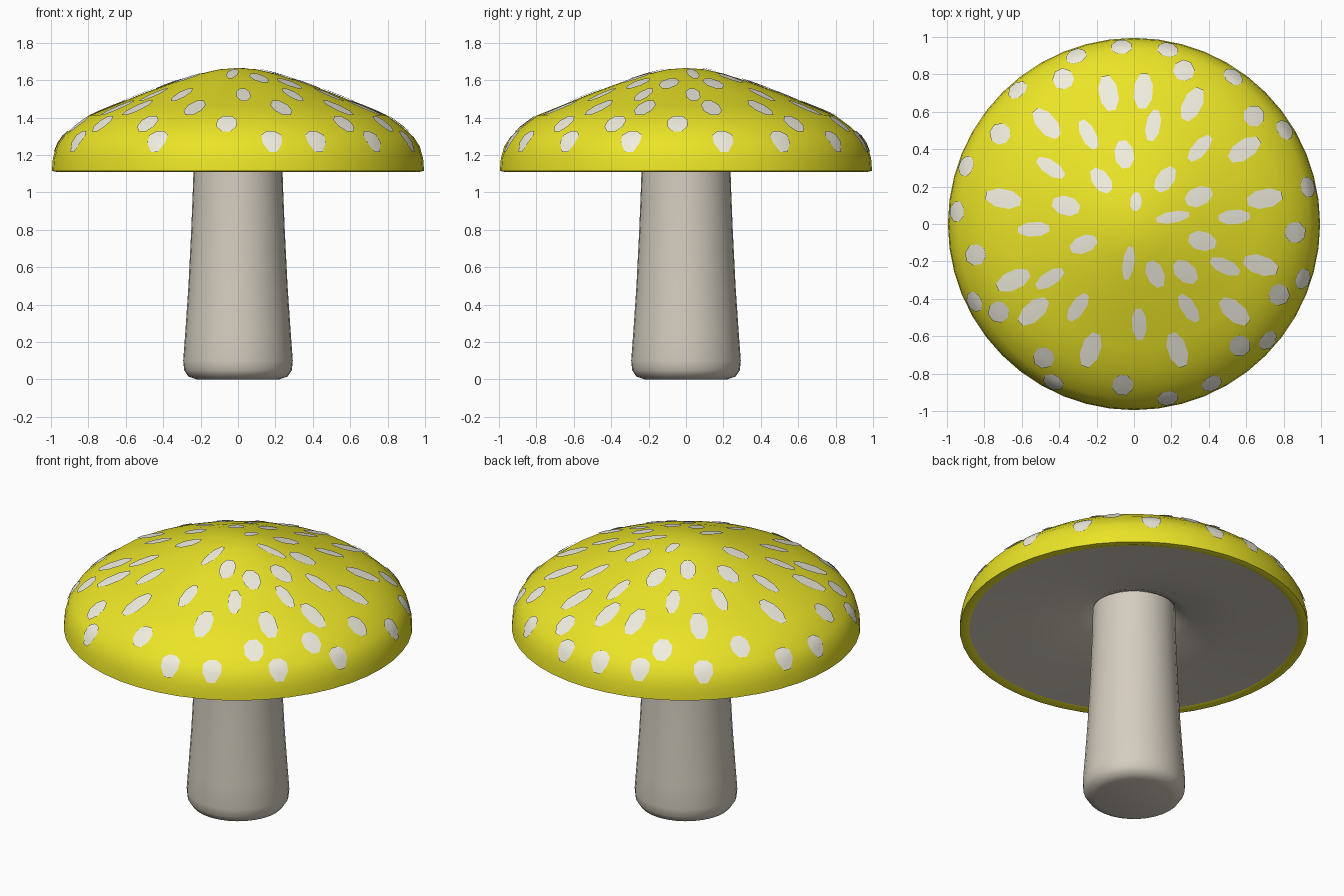
import bpy, math
from math import sin, cos, radians, pi

if "Cube" in bpy.data.objects:
    bpy.data.objects.remove(bpy.data.objects["Cube"])


def material(name, rgb):
    m = bpy.data.materials.new(name)
    m.diffuse_color = (*rgb, 1)
    m.use_nodes = True
    m.node_tree.nodes["Principled BSDF"].inputs["Base Color"].default_value = m.diffuse_color
    return m


def make(name, verts, faces, mat, angle=50):
    me = bpy.data.meshes.new(name)
    me.from_pydata(verts, [], faces)
    ob = bpy.data.objects.new(name, me)
    bpy.context.collection.objects.link(ob)
    me.materials.append(mat)
    bpy.ops.object.select_all(action='DESELECT')
    bpy.context.view_layer.objects.active = ob
    ob.select_set(True)
    bpy.ops.object.shade_smooth_by_angle(angle=radians(angle))
    return ob


def lathe(name, profile, mat, n=48, angle=50):
    """Revolve (r, z) points about z, listed from bottom outwards and up."""
    verts, rings, faces = [], [], []
    for r, z in profile:
        k = 1 if r == 0 else n
        rings.append([len(verts) + i % k for i in range(n)])
        verts += [(r * cos(2 * pi * i / n), r * sin(2 * pi * i / n), z) for i in range(k)]
    for a, b in zip(rings, rings[1:]):
        for i in range(n):
            j = (i + 1) % n
            faces.append(tuple(dict.fromkeys((a[i], a[j], b[j], b[i]))))
    return make(name, verts, faces, mat, angle)


yellow = material("cap_yellow", (0.83, 0.78, 0.02))
cream = material("spot_cream", (0.88, 0.86, 0.74))
beige = material("stem_beige", (0.66, 0.61, 0.52))

# Cap skin, with a small lip turned under the rim
DOME = [(0.995, 1.115), (0.99, 1.18), (0.972, 1.245), (0.94, 1.295), (0.88, 1.35),
        (0.8, 1.41), (0.67, 1.463), (0.5, 1.532), (0.35, 1.587), (0.2, 1.635),
        (0.1, 1.658), (0, 1.665)]
lathe("cap", [(0.94, 1.12), (0.97, 1.11)] + DOME, yellow)

# Shallow hollow underside running into the stem
lathe("cap_underside", [(0.22, 1.25), (0.25, 1.22), (0.32, 1.19), (0.6, 1.15), (0.945, 1.12)][::1],
      beige).data.flip_normals()

# Stem
lathe("stem", [(0, 0), (0.22, 0), (0.265, 0.015), (0.288, 0.05), (0.293, 0.1), (0.282, 0.25),
               (0.265, 0.5), (0.25, 0.8), (0.24, 1.05), (0.235, 1.27)], beige, 32, 60)


def dome_point(r, a, lift=0.006):
    """Point just above the dome at radius r and angle a."""
    for (r0, z0), (r1, z1) in zip(DOME, DOME[1:]):
        if r1 <= r <= r0:
            z = z0 + (z1 - z0) * (r0 - r) / (r0 - r1)
            d = math.hypot(r0 - r1, z1 - z0)
            r += lift * (z1 - z0) / d
            return (r * cos(a), r * sin(a), z + lift * (r0 - r1) / d)


# Spots: ring radius, radial half length, half width, angles in degrees
SPOTS = [
    (0.12, 0.05, 0.03, [85]),
    (0.21, 0.09, 0.03, [262, 10]),
    (0.29, 0.075, 0.045, [55, 127, 293, 202]),
    (0.375, 0.075, 0.05, [317, 346, 23, 98, 165]),
    (0.535, 0.085, 0.038, [79, 117, 49, 4, 146, 183, 213, 236, 273, 303, 335]),
    (0.71, 0.095, 0.05, [86, 101, 64, 131, 34, 11, 342, 319, 289, 251, 221, 205, 169]),
    (0.86, 0.054, 0.055, [72, 116, 42, 146, 357, 334, 311, 266, 236, 213, 191]),
    (0.945, 0.036, 0.055, [79, 94, 109, 56, 131, 32, 161, 12, 176, 342, 319, 296, 281, 243, 206]),
]
verts, faces, N = [], [], 8
for r, length, width, angles in SPOTS:
    for deg in angles:
        a, base = radians(deg), len(verts)
        verts.append(dome_point(r, a))
        for s in (0.5, 1):
            for k in range(N):
                t = 2 * pi * (k + 0.5) / N
                rr = r + 1.06 * s * length * cos(t)
                verts.append(dome_point(min(rr, 0.984), a + 1.06 * s * width * sin(t) / rr))
        for k in range(N):
            i, j = base + 1 + k, base + 1 + (k + 1) % N
            faces += [(base, i, j), (i, i + N, j + N, j)]
make("cap_spots", verts, faces, cream, 60)
